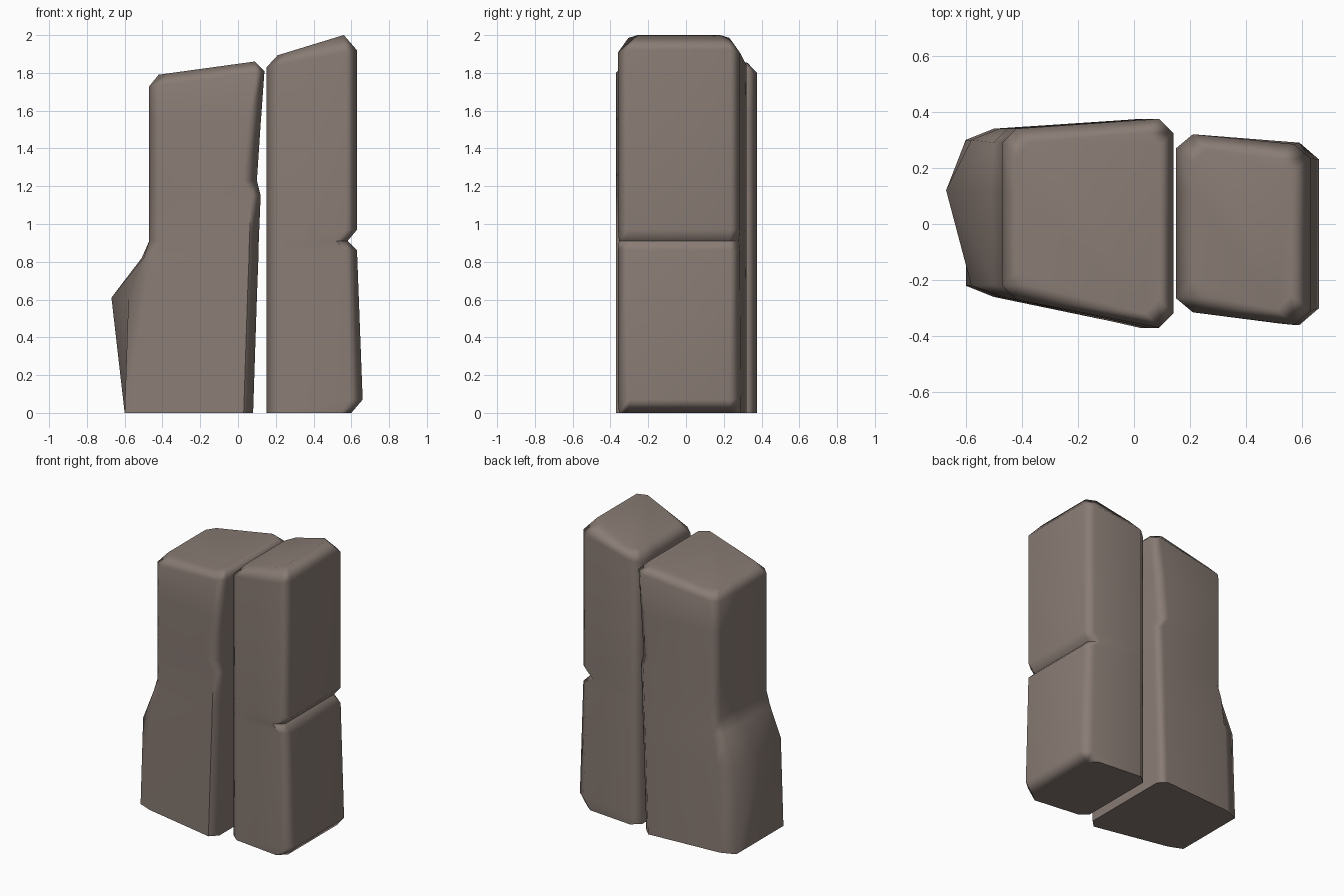
import bpy, bmesh, math


def pillar(name, sections):
    """Loft a stone column through corner-cut rectangular sections.
    section: z, slope, x left, x of left-face middle, x right,
    y front-left, front-right, back-left, back-right,
    left cut (x, y), right cut (x, y)"""
    bm = bmesh.new()
    rings = []
    for z, s, xl, xm, xr, fl, fr, bl, br, (ax, ay), (cx, cy) in sections:
        outline = [(xl + ax, fl), (xr - cx, fr), (xr, fr + cy), (xr, br - cy),
                   (xr - cx, br), (xl + ax, bl), (xl, bl - ay), (xm, 0.12), (xl, fl + ay)]
        rings.append([bm.verts.new((x, y, z + s * x)) for x, y in outline])
    for a, b in zip(rings, rings[1:]):
        for i in range(len(a)):
            j = (i + 1) % len(a)
            bm.faces.new((a[i], a[j], b[j], b[i]))
    bm.faces.new(rings[0][::-1])
    bm.faces.new(rings[-1])
    bmesh.ops.recalc_face_normals(bm, faces=bm.faces)
    me = bpy.data.meshes.new(name)
    bm.to_mesh(me)
    bm.free()
    ob = bpy.data.objects.new(name, me)
    bpy.context.collection.objects.link(ob)
    mat = bpy.data.materials.get("stone") or bpy.data.materials.new("stone")
    mat.diffuse_color = (0.25, 0.2, 0.175, 1)
    me.materials.append(mat)
    bpy.ops.object.select_all(action='DESELECT')
    ob.select_set(True)
    bpy.context.view_layer.objects.active = ob
    bpy.ops.object.shade_smooth_by_angle(angle=math.radians(55))
    wn = ob.modifiers.new("weighted", 'WEIGHTED_NORMAL')
    wn.keep_sharp = True


C = (0.05, 0.05)
W = (0.1, 0.04)
# Left column: foot bulge on the outside, chipped inner edge, sloping top
pillar("left_stone_column", [
    (0.00, 0, -0.60, -0.60, 0.08, -0.26, -0.37, 0.34, 0.375, W, C),
    (0.61, 0, -0.58, -0.67, 0.10, -0.26, -0.37, 0.34, 0.375, W, C),
    (0.82, 0, -0.50, -0.51, 0.108, -0.265, -0.37, 0.34, 0.375, C, C),
    (0.91, 0, -0.47, -0.47, 0.11, -0.27, -0.37, 0.34, 0.375, C, C),
    (1.15, 0, -0.47, -0.47, 0.12, -0.27, -0.37, 0.34, 0.375, C, C),
    (1.23, 0, -0.47, -0.47, 0.10, -0.27, -0.37, 0.34, 0.375, C, (0.08, 0.05)),
    (1.53, 0, -0.47, -0.47, 0.12, -0.27, -0.37, 0.34, 0.375, C, (0.07, 0.05)),
    (1.79, 0.13, -0.47, -0.47, 0.14, -0.27, -0.37, 0.34, 0.375, C, C),
    (1.848, 0.137, -0.42, -0.42, 0.09, -0.22, -0.32, 0.29, 0.325, C, C),
])

# Right column: undercut foot, groove across the outer face, steeper top
V = (0.06, 0.05)
pillar("right_stone_column", [
    (0.00, 0, 0.15, 0.15, 0.60, -0.315, -0.355, 0.32, 0.29, V, V),
    (0.07, 0, 0.15, 0.15, 0.66, -0.315, -0.36, 0.32, 0.29, V, (0.07, 0.06)),
    (0.86, 0, 0.15, 0.15, 0.63, -0.315, -0.36, 0.32, 0.285, V, V),
    (0.91, 0, 0.15, 0.15, 0.58, -0.315, -0.355, 0.32, 0.28, V, V),
    (0.97, 0, 0.15, 0.15, 0.63, -0.315, -0.36, 0.32, 0.285, V, V),
    (1.80, 0.19, 0.15, 0.15, 0.63, -0.315, -0.36, 0.32, 0.285, V, V),
    (1.829, 0.306, 0.21, 0.21, 0.56, -0.26, -0.305, 0.265, 0.23, C, C),
])
